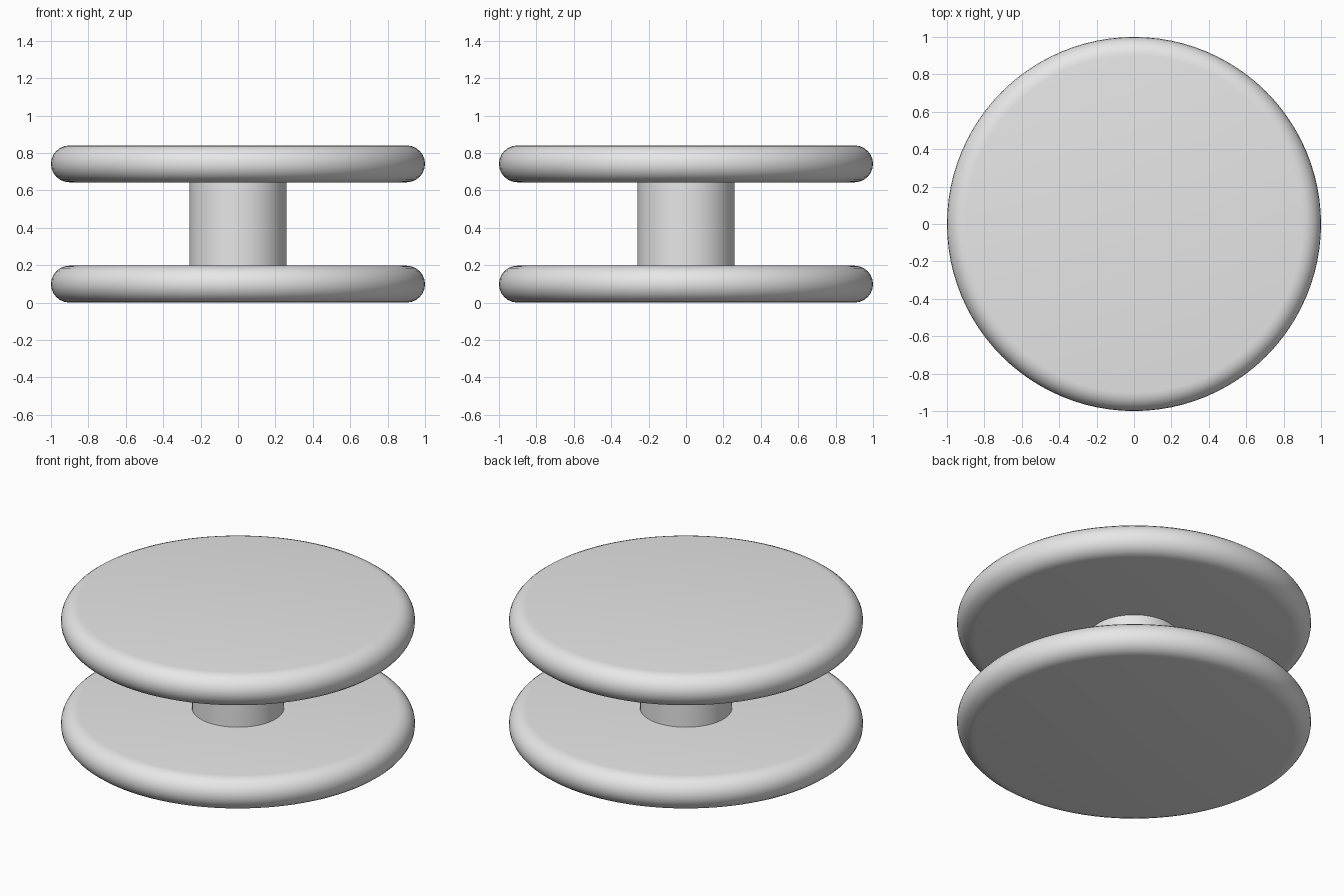
import bpy
import bmesh
from math import radians, sin, cos, pi
from mathutils import Matrix

cube = bpy.data.objects.get("Cube")
if cube:
    bpy.data.objects.remove(cube, do_unlink=True)

GREY = (0.8, 0.8, 0.8, 1.0)
grey = bpy.data.materials.new("light_grey")
grey.use_nodes = True
grey.diffuse_color = GREY
grey.node_tree.nodes["Principled BSDF"].inputs["Base Color"].default_value = GREY


def lathe(name, profile, steps):
    """Spin an (r, z) profile round the z axis; ends are capped."""
    bm = bmesh.new()
    rings = [[bm.verts.new((r * cos(2 * pi * i / steps), r * sin(2 * pi * i / steps), z))
              for i in range(steps)] for r, z in profile]
    for low, high in zip(rings, rings[1:]):
        for i in range(steps):
            j = (i + 1) % steps
            bm.faces.new((low[i], low[j], high[j], high[i]))
    bm.faces.new(rings[0][::-1])
    bm.faces.new(rings[-1])
    mesh = bpy.data.meshes.new(name)
    bm.to_mesh(mesh)
    bm.free()
    mesh.materials.append(grey)
    obj = bpy.data.objects.new(name, mesh)
    bpy.context.collection.objects.link(obj)
    bpy.ops.object.select_all(action="DESELECT")
    obj.select_set(True)
    bpy.context.view_layer.objects.active = obj
    bpy.ops.object.shade_smooth_by_angle(angle=radians(35))
    return obj


# Round-edged discs
THICK = 0.197
HEIGHT = 0.84
half = THICK / 2
edge = [(1 - half + half * cos(a), half + half * sin(a))
        for a in (-pi / 2 + pi * k / 12 for k in range(13))]
for name, base in (("lower_disc", 0), ("upper_disc", HEIGHT - THICK)):
    lathe(name, [(r, z + base) for r, z in edge], 96)

# Central post joining the discs
lathe("centre_post", [(0.26, half), (0.26, HEIGHT - half)], 64)
